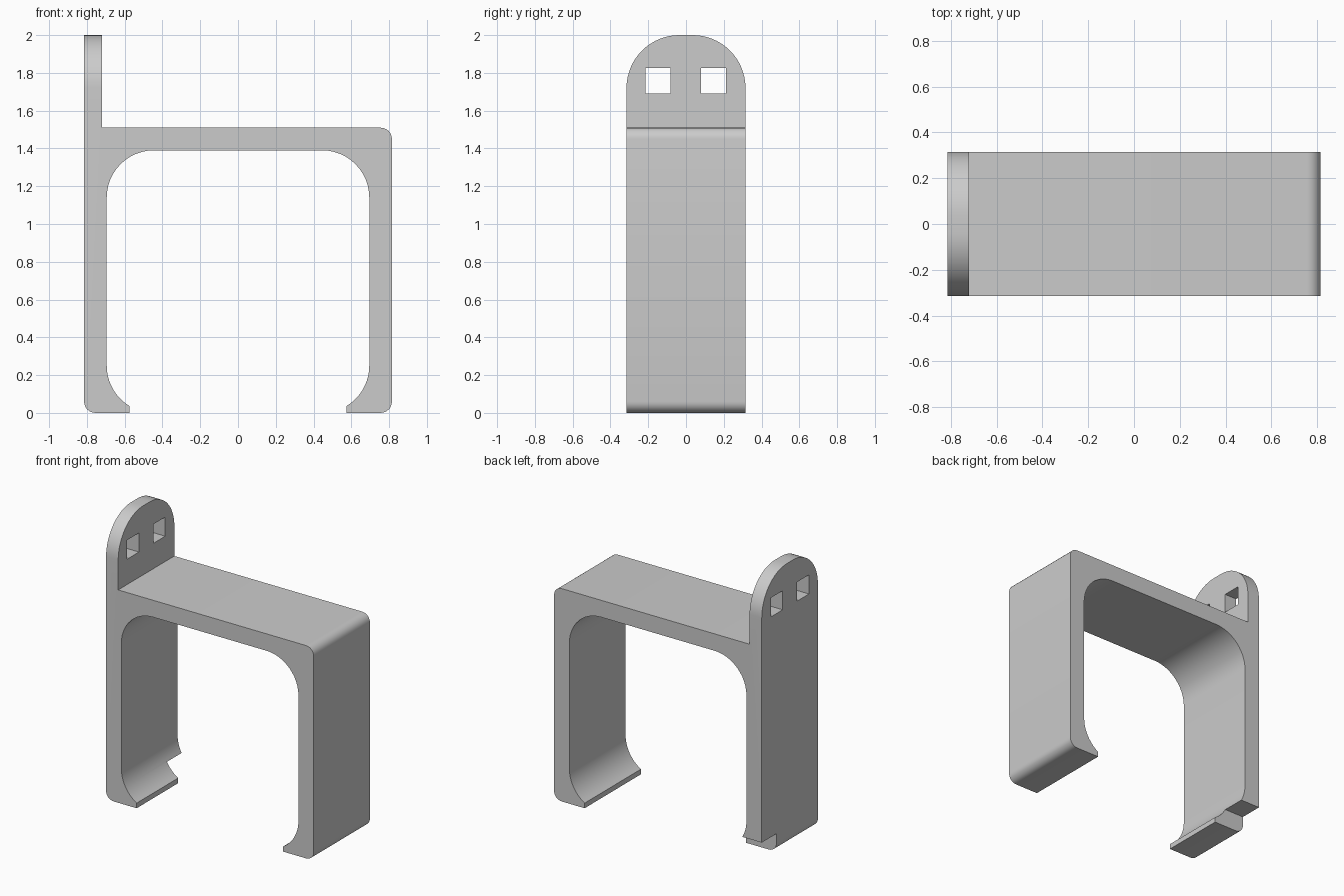
import bpy, bmesh
from math import sin, cos, radians

if "Cube" in bpy.data.objects:
    bpy.data.objects.remove(bpy.data.objects["Cube"])

W, D = 0.815, 0.315          # half width, half depth
TOP, TAB = 1.51, -0.72       # bar top height, inner face of the tab


def arc(cx, cz, r, a0, a1, n=12):
    return [(cx + r * cos(radians(a0 + (a1 - a0) * i / n)),
             cz + r * sin(radians(a0 + (a1 - a0) * i / n))) for i in range(n + 1)]


def mirror(points):
    return [(-x, z) for x, z in reversed(points)]


def cut(target, lo, hi):
    """Subtract an axis-aligned box."""
    bpy.ops.mesh.primitive_cube_add(size=1, location=[(a + b) / 2 for a, b in zip(lo, hi)])
    box = bpy.context.object
    box.name = "cutter"
    box.hide_render = True
    box.scale = [b - a for a, b in zip(lo, hi)]
    mod = target.modifiers.new("cut", "BOOLEAN")
    mod.operation, mod.solver, mod.object = "DIFFERENCE", "EXACT", box
    bpy.context.view_layer.objects.active = target
    bpy.ops.object.modifier_apply(modifier=mod.name)
    bpy.data.objects.remove(box)


# Front profile: outer right side, tab, left side, hooked inner opening
r = 0.06
outer_foot = arc(W - r, r, r, -90, 0, 6)
inner_right = [(0.575, 0.0)] + arc(0.445, 0.25, 0.25, -58.7, 0, 10) + arc(0.445, 1.14, 0.25, 0, 90)
profile = (outer_foot + arc(W - r, TOP - r, r, 0, 90, 6)
           + [(TAB, TOP), (TAB, 2.0), (-W, 2.0)]
           + mirror(outer_foot)
           + [(-x, z) for x, z in inner_right] + inner_right[::-1])

# Extrude the profile through the depth
bm = bmesh.new()
face = bm.faces.new([bm.verts.new((x, -D, z)) for x, z in profile])
ext = bmesh.ops.extrude_face_region(bm, geom=[face])
bmesh.ops.translate(bm, vec=(0, 2 * D, 0),
                    verts=[v for v in ext["geom"] if isinstance(v, bmesh.types.BMVert)])
bmesh.ops.recalc_face_normals(bm, faces=bm.faces)

# Round the top of the tab
tips = [e for e in bm.edges
        if all(v.co.z > 1.99 for v in e.verts) and abs(e.verts[0].co.y - e.verts[1].co.y) < 1e-4]
bmesh.ops.bevel(bm, geom=tips, offset=0.28, segments=16, profile=0.5, affect="EDGES")
bmesh.ops.recalc_face_normals(bm, faces=bm.faces)
mesh = bpy.data.meshes.new("hook_bracket")
bm.to_mesh(mesh)
bm.free()
bracket = bpy.data.objects.new("hook_bracket", mesh)
bpy.context.collection.objects.link(bracket)

# Two square holes in the tab and the notch in the rear of the left foot
for y in (-0.148, 0.146):
    cut(bracket, (-0.9, y - 0.066, 1.69), (-0.6, y + 0.066, 1.825))
cut(bracket, (-0.9, 0.15, -0.1), (-0.5, 0.4, 0.128))

# Smooth shading on the curves only
bpy.ops.object.select_all(action="DESELECT")
bracket.select_set(True)
bpy.context.view_layer.objects.active = bracket
bpy.ops.object.shade_smooth_by_angle(angle=radians(30))
